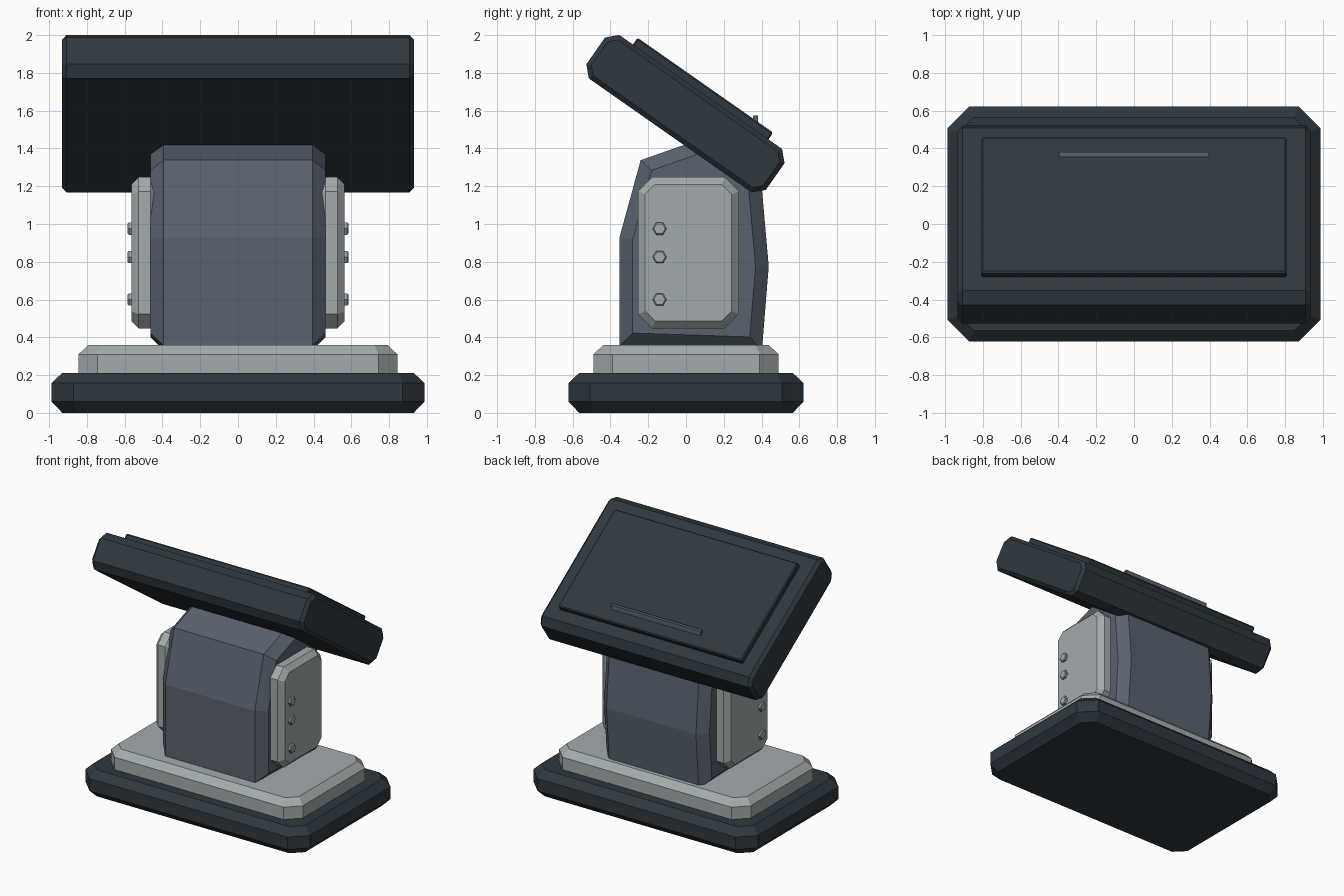
import bpy, bmesh, math
from mathutils import Vector

cube = bpy.data.objects.get("Cube")
if cube:
    bpy.data.objects.remove(cube, do_unlink=True)


def material(name, rgb):
    m = bpy.data.materials.new(name)
    m.use_nodes = True
    m.diffuse_color = (*rgb, 1)
    m.node_tree.nodes["Principled BSDF"].inputs["Base Color"].default_value = (*rgb, 1)
    return m


DARK = material("dark_blue_grey", (0.028, 0.040, 0.050))
SLATE = material("slate", (0.100, 0.122, 0.160))
LIGHT = material("light_grey", (0.370, 0.410, 0.413))


def cut_rect(u, v, cut, cu=0, cv=0):
    """Counter-clockwise rectangle of half sizes u, v with cut corners."""
    half = [(u, v - cut), (u - cut, v), (cut - u, v), (-u, v - cut)]
    pts = half + [(-a, -b) for a, b in half]
    return [Vector((a + cu, b + cv)) for a, b in pts]


def inset(outline, dist):
    """Move every edge of a counter-clockwise convex outline inward."""
    result = []
    for i, p in enumerate(outline):
        a = (p - outline[i - 1]).normalized()
        b = (outline[(i + 1) % len(outline)] - p).normalized()
        na, nb = Vector((-a.y, a.x)), Vector((-b.y, b.x))
        result.append(p + (na + nb) * dist / (1 + na.dot(nb)))
    return result


def prism(name, outline, levels, mat, axis="z"):
    """Stack inset copies of an outline along an axis; levels are (position, inset)."""
    bm = bmesh.new()
    rings = []
    for t, d in levels:
        ring = inset(outline, d)
        rings.append([bm.verts.new((p.x, p.y, t) if axis == "z" else (t, p.x, p.y))
                      for p in ring])
    n = len(outline)
    for lo, hi in zip(rings, rings[1:]):
        for i in range(n):
            j = (i + 1) % n
            bm.faces.new((lo[i], lo[j], hi[j], hi[i]))
    bm.faces.new(rings[0][::-1])
    bm.faces.new(rings[-1])
    bmesh.ops.recalc_face_normals(bm, faces=bm.faces)
    mesh = bpy.data.meshes.new(name)
    bm.to_mesh(mesh)
    bm.free()
    mesh.materials.append(mat)
    obj = bpy.data.objects.new(name, mesh)
    bpy.context.collection.objects.link(obj)
    return obj


# Stepped base
prism("base", cut_rect(0.988, 0.623, 0.116),
      [(0, 0.058), (0.06, 0), (0.157, 0), (0.212, 0.058)], DARK)
prism("plinth", cut_rect(0.844, 0.49, 0.1),
      [(0.2, 0), (0.31, 0), (0.36, 0.052)], LIGHT)

# Faceted neck, its top buried in the head
neck = [(-0.352, 0.355), (0.402, 0.33), (0.438, 0.776), (0.392, 1.3),
        (0.1, 1.457), (-0.24, 1.338), (-0.352, 0.93)]
prism("neck", [Vector(p) for p in neck],
      [(-0.464, 0.07), (-0.394, 0), (0.394, 0), (0.464, 0.07)], SLATE, "x")

# Side panels with hexagonal bolts
for side, s in (("left", 1), ("right", -1)):
    prism(side + "_panel", cut_rect(0.267, 0.4, 0.075, 0.013, 0.848),
          [(s * 0.425, 0.038), (s * 0.463, 0), (s * 0.527, 0), (s * 0.565, 0.038)],
          LIGHT, "x")
    for k, z in enumerate((0.6, 0.825, 0.975)):
        hexagon = [Vector((-0.14 + 0.037 * math.cos(a * math.pi / 3),
                           z + 0.037 * math.sin(a * math.pi / 3))) for a in range(6)]
        prism(f"{side}_bolt_{k + 1}", hexagon,
              [(s * 0.55, 0), (s * 0.578, 0), (s * 0.584, 0.006)], LIGHT, "x")

# Tilted head and raised screen plate
head = prism("head", cut_rect(0.58, 0.1405, 0.054),
             [(-0.933, 0.025), (-0.908, 0), (0.908, 0), (0.933, 0.025)], DARK, "x")
screen = prism("screen_plate", cut_rect(0.807, 0.438, 0.008),
               [(0.12, 0), (0.176, 0), (0.184, 0.008)], DARK)
for obj in (head, screen):
    obj.location = (0, -0.003, 1.584)
    obj.rotation_euler.x = math.radians(-35)

# Level ledge across the screen plate
prism("screen_ledge", cut_rect(0.396, 0.014, 0.002, 0, 0.368),
      [(1.51, 0), (1.575, 0)], SLATE)
